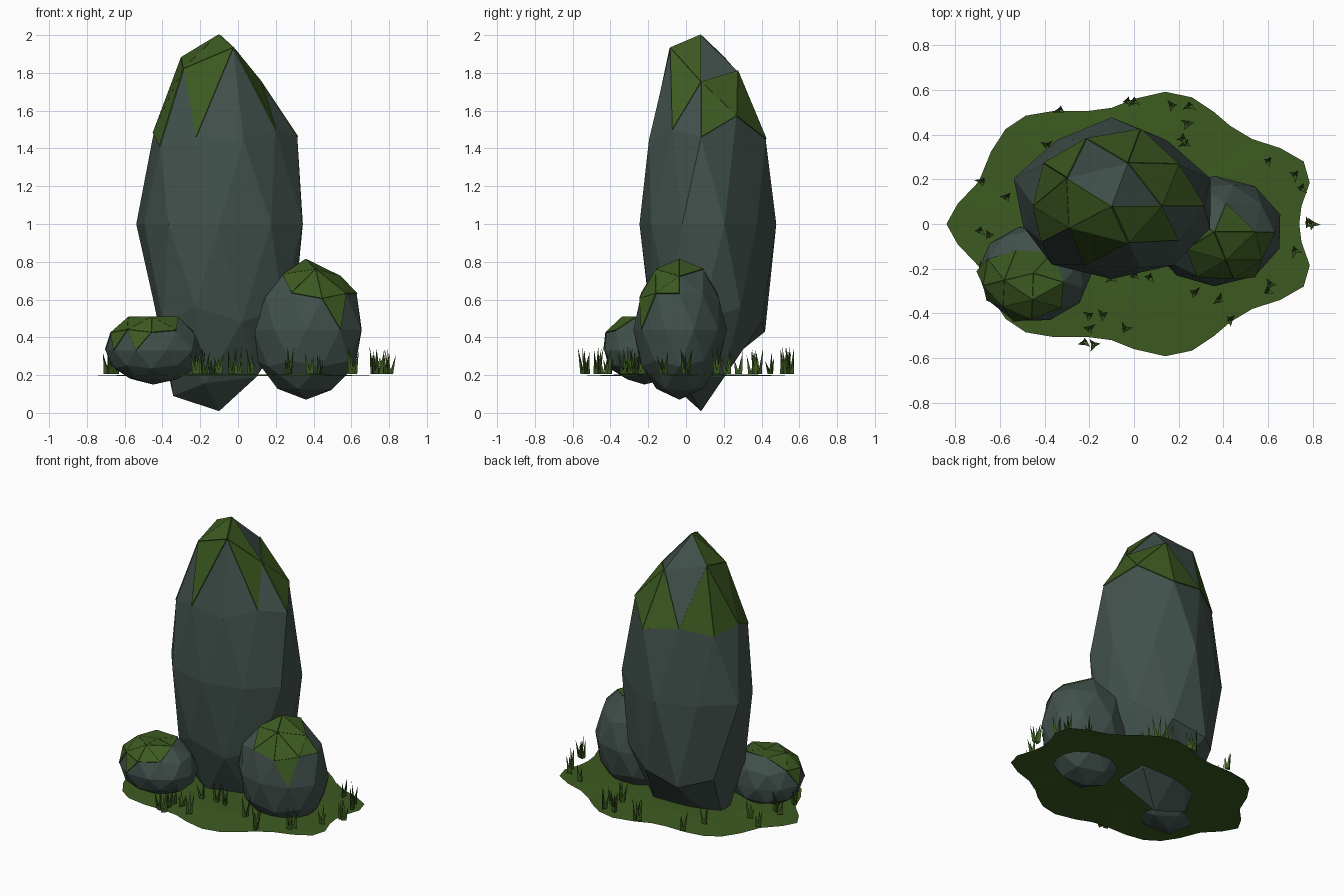
import bpy, bmesh, math, random
from mathutils import Vector, Matrix

if "Cube" in bpy.data.objects:
    bpy.data.objects.remove(bpy.data.objects["Cube"])

random.seed(4)


def material(name, color):
    m = bpy.data.materials.new(name)
    m.diffuse_color = (*color, 1)
    m.use_nodes = True
    m.node_tree.nodes["Principled BSDF"].inputs["Base Color"].default_value = m.diffuse_color
    return m


STONE = material("slate_stone", (0.053, 0.082, 0.071))
MOSS = material("moss_green", (0.046, 0.103, 0.015))


def finish(name, bm, mats):
    me = bpy.data.meshes.new(name)
    bm.to_mesh(me)
    bm.free()
    for m in mats:
        me.materials.append(m)
    ob = bpy.data.objects.new(name, me)
    bpy.context.collection.objects.link(ob)
    return ob


def azimuth(v):
    return math.degrees(math.atan2(v.y, v.x)) % 360


def rock(name, center, low, high, is_moss, rough=0.03, turn=0, tweaks=()):
    """Faceted boulder; low/high are the radii on the negative/positive side of each axis."""
    bm = bmesh.new()
    bmesh.ops.create_icosphere(bm, subdivisions=2, radius=1)
    for f in bm.faces:
        f.material_index = int(is_moss(f.calc_center_median().normalized()))
    rot = Matrix.Rotation(math.radians(turn), 3, 'Z')
    for v in bm.verts:
        unit = v.co.copy()
        p = rot @ unit
        p *= 1 if abs(unit.z) > 0.99 else 1 + random.uniform(-rough, rough)
        new_z = None
        # hand-set corners: unit height, azimuth, sideways scale, final z
        for level, angle, scale, z in tweaks:
            if abs(unit.z - level) < 0.03 and abs((azimuth(unit) - angle + 180) % 360 - 180) < 8:
                p.x, p.y, new_z = p.x * scale, p.y * scale, z
        v.co = Vector([center[i] + p[i] * (high[i] if p[i] > 0 else low[i]) for i in range(3)])
        if new_z is not None:
            v.co.z = new_z
    # moss sits on the stone as thin separate plates
    bm.normal_update()
    plates = bmesh.ops.extrude_discrete_faces(bm, faces=[f for f in bm.faces if f.material_index])
    for f in plates["faces"]:
        bmesh.ops.translate(bm, verts=f.verts, vec=f.normal * 0.006)
    return finish(name, bm, [STONE, MOSS])


# Tall standing stone, moss on the tip and around the back right
def tall_moss(d):
    a = azimuth(d)
    if d.z > 0.85:
        return not 0 < a < 144
    if d.z > 0.7:
        return not 90 < a < 126
    return d.z > 0.5 and 0 < a < 210


RING, MID, CORNER = 0.851, 0.526, 0.447
rock("standing_stone", (-0.10, 0.08, 0.999), (0.46, 0.325, 0.99), (0.465, 0.40, 1.0), tall_moss, 0.008,
     tweaks=[(RING, 0, 0.9, 1.75), (RING, 72, 0.95, 1.81), (RING, 144, 1, 1.88),
             (RING, 216, 0.95, 1.82), (RING, 288, 1, 1.93),
             (MID, 36, 0.93, 1.57), (MID, 108, 0.92, 1.5), (MID, 180, 0.88, 1.48),
             (MID, 252, 1, 1.46), (MID, 324, 0.93, 1.5),
             (CORNER, 0, 1, 1.46), (CORNER, 144, 0.9, 1.45), (CORNER, 216, 0.93, 1.41),
             (0, 54, 0.91, 1), (0, 126, 0.91, 1), (0, 198, 0.9, 1),
             (-CORNER, 180, 0.85, 0.6), (-MID, 144, 0.93, 0.47), (-MID, 216, 0.93, 0.47),
             (-CORNER, 108, 1, 0.43), (-RING, 180, 1, 0.09), (-RING, 36, 1, 0.19),
             (-RING, 324, 1, 0.19), (-RING, 108, 1, 0.32)])


# Medium boulder, moss on its front upper side with one lower patch
def right_moss(d):
    a = (azimuth(d) + 180) % 360 - 180
    if d.z > 0.85:
        return a < 72
    if d.z > 0.7:
        return -126 < a < 0
    if d.z > 0.5:
        return -90 < a < 0 and not -36 < a < -20
    return d.z > 0.28 and -62 < a < -46


rock("right_boulder", (0.36, -0.035, 0.44), (0.29, 0.245, 0.37), (0.308, 0.25, 0.37), right_moss, 0.015,
     tweaks=[(RING, 0, 1.1, 0.72), (RING, 144, 0.98, 0.73), (RING, 216, 0.98, 0.73),
             (CORNER, 0, 0.97, 0.63), (MID, 324, 1, 0.63)])

# Small low boulder, moss on the front left
left_dir = Vector((-0.25, -0.4, 0.85)).normalized()
left = rock("left_boulder", (-0.45, -0.22, 0.33), (0.255, 0.22, 0.18), (0.265, 0.22, 0.205),
            lambda d: d.dot(left_dir) > 0.64, 0.03, turn=-20)
for v in left.data.vertices:
    v.co.z = min(v.co.z, 0.51)

# Ground patch: wavy outline, mirrored front to back, slightly domed
half = [(-.84, 0), (-.79, .09), (-.695, .19), (-.64, .325), (-.575, .425), (-.485, .485),
        (-.355, .507), (-.2, .507), (-.1, .52), (0, .56), (.14, .592), (.26, .567),
        (.36, .50), (.43, .44), (.53, .38), (.655, .34), (.76, .28), (.787, .185),
        (.75, .08), (.74, 0)]
outline = half + [(x, -y) for x, y in half[-2:0:-1]]
bm = bmesh.new()
rim = [bm.verts.new((x, y, 0.194)) for x, y in outline]
inner = [bm.verts.new((x * .6, y * .6, 0.203)) for x, y in outline]
n = len(rim)
for i in range(n):
    j = (i + 1) % n
    bm.faces.new((rim[j], rim[i], inner[i], inner[j]))
bm.faces.new(inner[::-1])
bmesh.ops.recalc_face_normals(bm, faces=bm.faces)
bm.normal_update()
if sum(f.normal.z for f in bm.faces) < 0:
    bmesh.ops.reverse_faces(bm, faces=bm.faces)
finish("ground_patch", bm, [MOSS])

# Grass tufts: three leaning three-sided blades each
tufts = [(-.33, .51), (-.03, .55), (0, .55), (.17, .53), (.25, .53), (.24, .45), (.22, .38),
         (.23, .36), (-.39, .35), (-.68, .19), (-.57, .12), (-.69, -.03), (-.65, -.05),
         (-.68, -.2), (.6, .28), (.72, .22), (.75, .16), (.78, 0), (.8, 0), (.72, -.12),
         (.43, -.43), (.27, -.31), (.38, -.34), (.6, -.3), (.61, -.27), (-.14, -.41),
         (-.2, -.41), (-.2, -.47), (-.04, -.47), (-.22, -.53), (-.18, -.54), (-.1, -.24),
         (0, -.23), (.07, -.24)]
bm = bmesh.new()
for x, y in tufts:
    start = random.uniform(0, 2 * math.pi)
    for k in range(3):
        a = start + k * math.tau / 3 + random.uniform(-.4, .4)
        out = Vector((math.cos(a), math.sin(a), 0))
        root = Vector((x, y, 0.205)) + out * 0.008
        base = [bm.verts.new(root + Vector((math.cos(a + t), math.sin(a + t), 0)) * 0.013)
                for t in (0, 2.09, 4.19)]
        tip = bm.verts.new(root + out * random.uniform(.01, .03)
                           + Vector((0, 0, random.uniform(.07, .15))))
        for i in range(3):
            bm.faces.new((base[i], base[(i + 1) % 3], tip))
finish("grass_tufts", bm, [MOSS])
